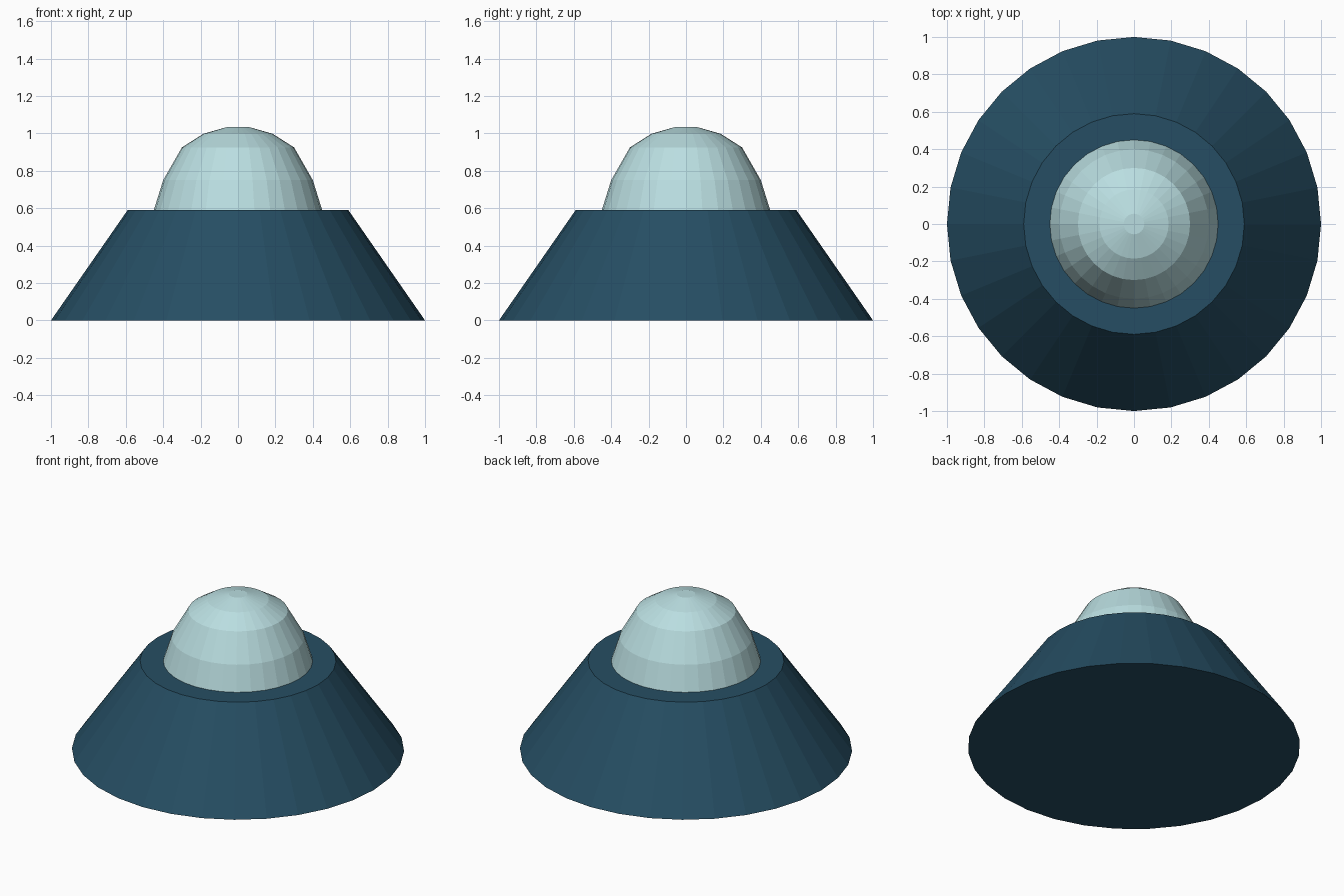
import bpy
import bmesh
from math import cos, sin, tau

SIDES = 32

cube = bpy.data.objects.get("Cube")
if cube:
    bpy.data.objects.remove(cube, do_unlink=True)


def make_material(name, rgb):
    mat = bpy.data.materials.new(name)
    mat.use_nodes = True
    mat.diffuse_color = (*rgb, 1)
    mat.node_tree.nodes["Principled BSDF"].inputs["Base Color"].default_value = (*rgb, 1)
    return mat


def lathe(name, profile, mat):
    """Stack flat-sided rings from (radius, height) pairs and cap both ends."""
    bm = bmesh.new()
    rings = [[bm.verts.new((r * cos(tau * i / SIDES), r * sin(tau * i / SIDES), z))
              for i in range(SIDES)] for r, z in profile]
    for low, high in zip(rings, rings[1:]):
        for i in range(SIDES):
            j = (i + 1) % SIDES
            bm.faces.new((low[i], low[j], high[j], high[i]))
    bm.faces.new(rings[0][::-1])
    bm.faces.new(rings[-1])
    mesh = bpy.data.meshes.new(name)
    bm.to_mesh(mesh)
    bm.free()
    mesh.materials.append(mat)
    obj = bpy.data.objects.new(name, mesh)
    bpy.context.collection.objects.link(obj)
    return obj


dark_blue = make_material("dark blue", (0.019, 0.076, 0.125))
pale_aqua = make_material("pale aqua", (0.49, 0.73, 0.75))

# Wide tapered base
lathe("base", [(1, 0), (0.59, 0.59)], dark_blue)

# Faceted dome sitting on the base
lathe("dome", [(0.45, 0.59), (0.4, 0.75), (0.3, 0.925), (0.185, 0.998), (0.055, 1.035)],
      pale_aqua)
